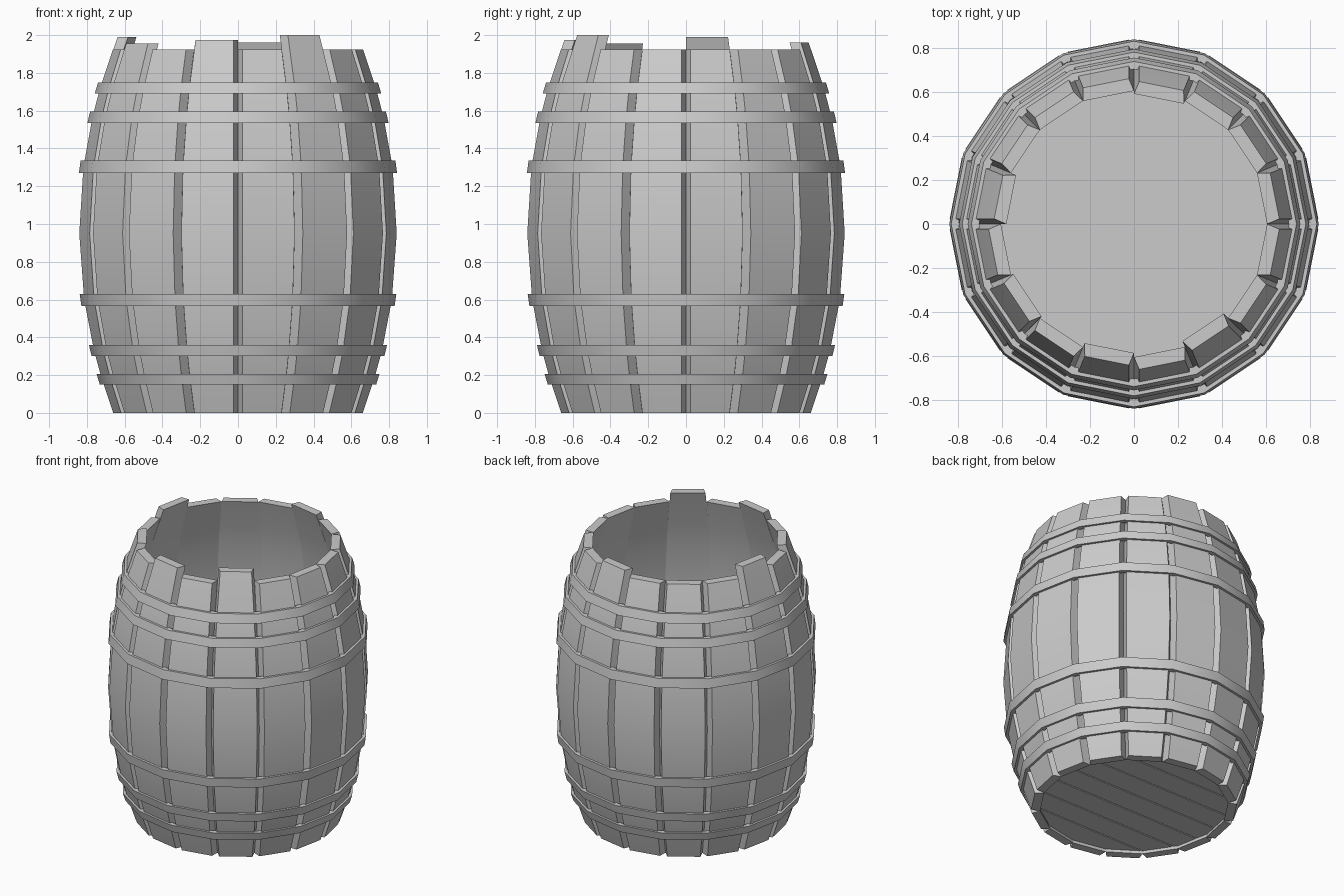
import bpy
import bmesh
from math import cos, sin, pi
from mathutils import Vector

cube = bpy.data.objects.get("Cube")
if cube:
    bpy.data.objects.remove(cube)

SIDES = 16
STEP = 2 * pi / SIDES
THICK = 0.06
RIM = 1.925

grey = bpy.data.materials.new("plain grey")
grey.use_nodes = True
grey.diffuse_color = (0.6, 0.6, 0.6, 1)
grey.node_tree.nodes["Principled BSDF"].inputs["Base Color"].default_value = (0.6, 0.6, 0.6, 1)


def radius(z):
    """Bulging outer profile of the barrel."""
    return 0.845 - 0.18 * ((z - 0.965) / 0.965) ** 2


def polar(r, a, z):
    return Vector((r * cos(a), r * sin(a), z))


def finish(bm, name):
    bmesh.ops.recalc_face_normals(bm, faces=bm.faces)
    mesh = bpy.data.meshes.new(name)
    bm.to_mesh(mesh)
    bm.free()
    mesh.materials.append(grey)
    obj = bpy.data.objects.new(name, mesh)
    bpy.context.collection.objects.link(obj)
    bpy.ops.object.select_all(action='DESELECT')
    obj.select_set(True)
    bpy.context.view_layer.objects.active = obj
    bpy.ops.object.shade_smooth_by_angle(angle=pi / 6)
    return obj


def skin(bm, rings, closed):
    """Bridge rings of points; close into a loop or cap both ends."""
    rows = [[bm.verts.new(p) for p in ring] for ring in rings]
    pairs = list(zip(rows, rows[1:]))
    if closed:
        pairs.append((rows[-1], rows[0]))
    for a, b in pairs:
        for i in range(len(a)):
            j = (i + 1) % len(a)
            bm.faces.new((a[i], a[j], b[j], b[i]))
    if not closed:
        bm.faces.new(rows[0])
        bm.faces.new(rows[-1])


# Staves: flat boards with V grooves between them, some standing taller
tall = {3: 1.96, 7: 1.99, 9: 1.955, 11: 1.975, 13: 2.0}
levels = [0, 0.18, 0.33, 0.6, 0.95, 1.3, 1.565, 1.72]
for k in range(SIDES):
    a, b = k * STEP, (k + 1) * STEP
    rings = []
    for z in levels + [tall.get(k, RIM)]:
        r = radius(z)
        p, q = polar(r, a, z), polar(r, b, z)
        inset = (q - p).normalized() * 0.024
        rings.append([p + inset, q - inset,
                      polar(r - THICK, b, z), polar(r - THICK, a, z)])
    bm = bmesh.new()
    skin(bm, rings, closed=False)
    finish(bm, f"stave_{k + 1}")

# Hoops following the bulge
hoops = [(0.15, 0.205), (0.30, 0.36), (0.565, 0.63),
         (1.27, 1.335), (1.535, 1.595), (1.69, 1.75)]
for n, (low, high) in enumerate(hoops):
    rings = []
    for k in range(SIDES):
        a = k * STEP
        rings.append([polar(radius(z) + d, a, z) for z, d in
                      ((low, -0.02), (low, 0.015), (high, 0.015), (high, -0.02))])
    bm = bmesh.new()
    skin(bm, rings, closed=True)
    finish(bm, f"hoop_{n + 1}")


# Base: planks underneath with a thin plain disc above them
def disc(r, low, high):
    bm = bmesh.new()
    skin(bm, [[polar(r, k * STEP, z) for k in range(SIDES)] for z in (low, high)],
         closed=False)
    return bm


def trim(bm, y, side):
    geom = bm.verts[:] + bm.edges[:] + bm.faces[:]
    cut = bmesh.ops.bisect_plane(bm, geom=geom, plane_co=(0, y, 0),
                                 plane_no=(0, side, 0), clear_outer=True)
    edges = [e for e in cut["geom_cut"] if isinstance(e, bmesh.types.BMEdge)]
    bmesh.ops.holes_fill(bm, edges=edges)


PLANKS = 7
width = 2 * 0.612 / PLANKS
for n in range(PLANKS):
    bm = disc(0.612, 0.025, 0.05)
    low = -0.612 + n * width
    if n > 0:
        trim(bm, low + 0.004, -1)
    if n < PLANKS - 1:
        trim(bm, low + width - 0.004, 1)
    finish(bm, f"base_plank_{n + 1}")
finish(disc(0.615, 0.05, 0.065), "base_disc")
